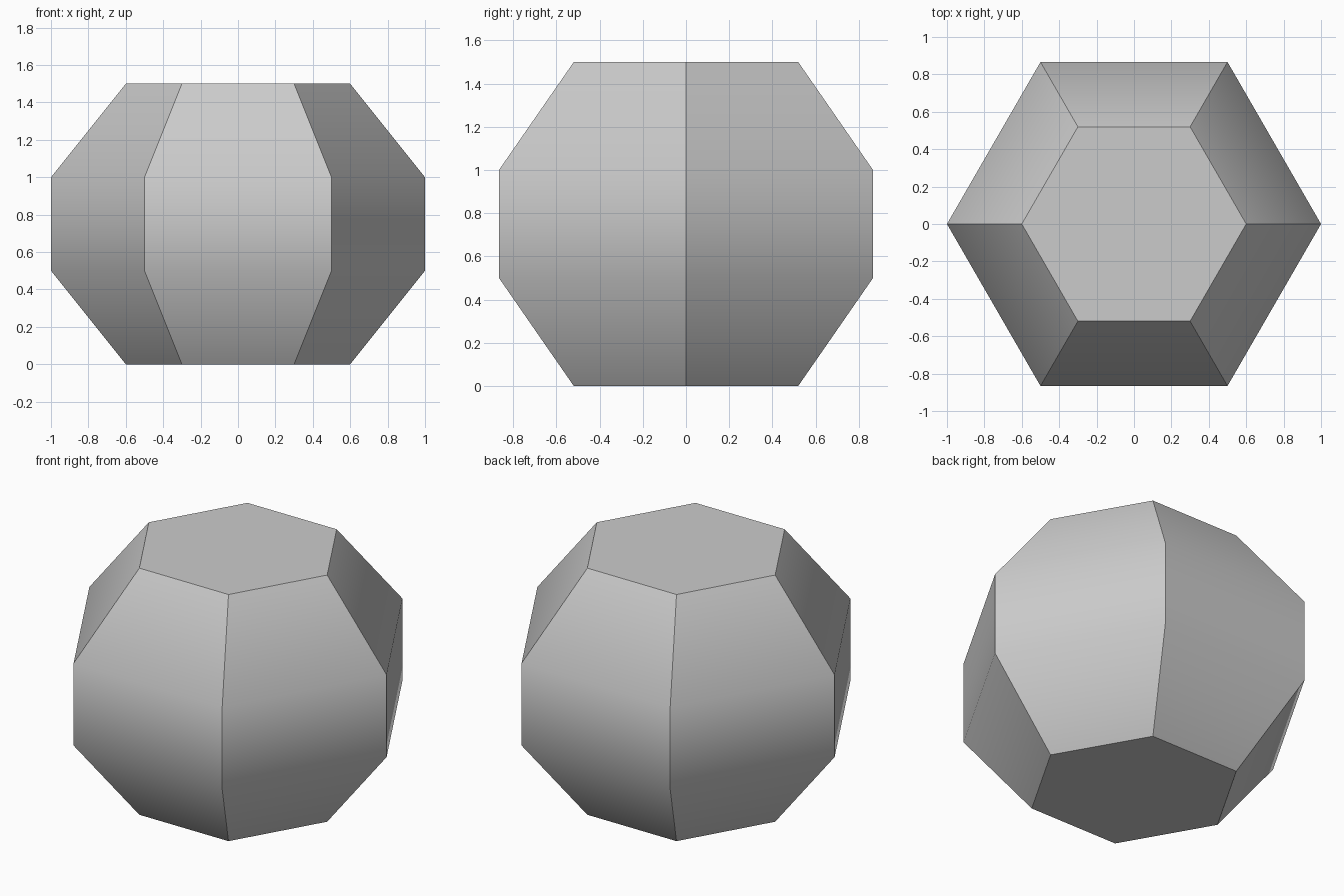
import bpy, bmesh
from math import cos, sin, pi, radians

if "Cube" in bpy.data.objects:
    bpy.data.objects.remove(bpy.data.objects["Cube"])

SIDES = 6
PROFILE = [(0.6, 0.0), (1.0, 0.5), (1.0, 1.0), (0.6, 1.5)]  # radius, height

# Six-sided barrel: stacked hexagon rings joined by quads
bm = bmesh.new()
rings = [[bm.verts.new((r * cos(2 * pi * i / SIDES), r * sin(2 * pi * i / SIDES), z))
          for i in range(SIDES)] for r, z in PROFILE]
for low, high in zip(rings, rings[1:]):
    for i in range(SIDES):
        j = (i + 1) % SIDES
        bm.faces.new((low[i], low[j], high[j], high[i]))

# Flat bottom and top caps
bm.faces.new(rings[0][::-1])
bm.faces.new(rings[-1])

mesh = bpy.data.meshes.new("hexagonal_barrel")
bm.to_mesh(mesh)
bm.free()
barrel = bpy.data.objects.new("hexagonal_barrel", mesh)
bpy.context.collection.objects.link(barrel)

# Smooth up each side, sharp between sides and at the caps
bpy.context.view_layer.objects.active = barrel
barrel.select_set(True)
bpy.ops.object.shade_smooth_by_angle(angle=radians(40))
